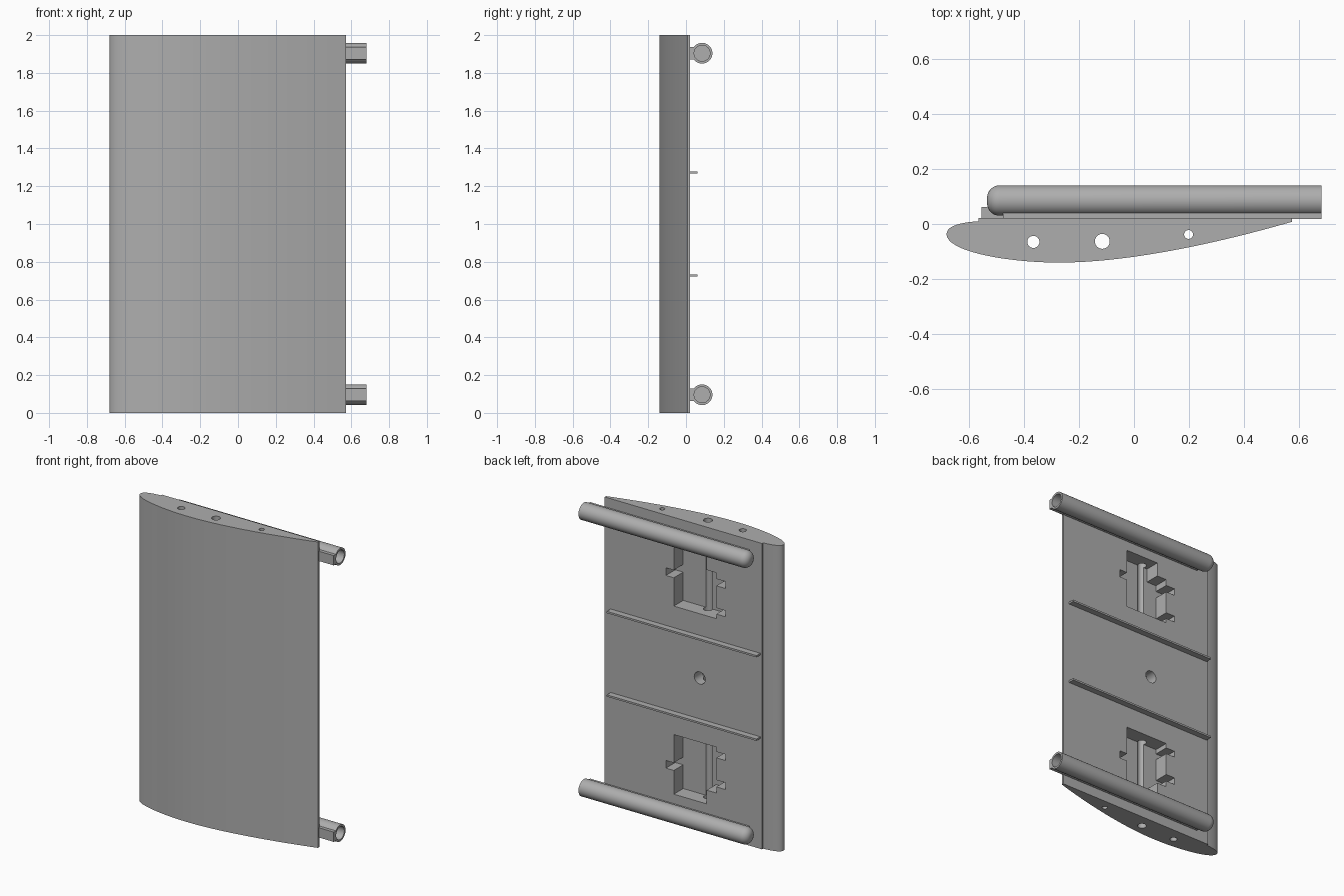
import bpy, bmesh, math
from mathutils import Vector, Matrix
from mathutils.geometry import interpolate_bezier

cube = bpy.data.objects.get("Cube")
if cube:
    bpy.data.objects.remove(cube, do_unlink=True)

grey = bpy.data.materials.new("plain grey")
grey.use_nodes = True
grey.diffuse_color = (0.42, 0.42, 0.42, 1)
grey.node_tree.nodes["Principled BSDF"].inputs["Base Color"].default_value = grey.diffuse_color


def finish(name, bm):
    bmesh.ops.recalc_face_normals(bm, faces=bm.faces)
    mesh = bpy.data.meshes.new(name)
    bm.to_mesh(mesh)
    bm.free()
    mesh.materials.append(grey)
    obj = bpy.data.objects.new(name, mesh)
    bpy.context.collection.objects.link(obj)
    return obj


def select(obj):
    bpy.ops.object.select_all(action='DESELECT')
    obj.select_set(True)
    bpy.context.view_layer.objects.active = obj


def smooth(obj):
    select(obj)
    bpy.ops.object.shade_smooth_by_angle(angle=math.radians(30))


def extrude(name, points, direction):
    bm = bmesh.new()
    face = bm.faces.new([bm.verts.new(p) for p in points])
    new = bmesh.ops.extrude_face_region(bm, geom=[face])["geom"]
    bmesh.ops.translate(bm, vec=direction, verts=[v for v in new if isinstance(v, bmesh.types.BMVert)])
    return finish(name, bm)


def box(name, x0, x1, y0, y1, z0, z1):
    pts = [(x0, y0, z0), (x1, y0, z0), (x1, y1, z0), (x0, y1, z0)]
    return extrude(name, pts, (0, 0, z1 - z0))


def rod(name, centre, radius, length, axis):
    bm = bmesh.new()
    turn = Matrix.Rotation(math.pi / 2, 4, 'X') if axis == 'Y' else Matrix()
    bmesh.ops.create_cone(bm, cap_ends=True, segments=32, radius1=radius, radius2=radius,
                          depth=length, matrix=Matrix.Translation(centre) @ turn)
    return finish(name, bm)


def curve(a, b, c, d, n):
    return interpolate_bezier(*[Vector((*p, 0)) for p in (a, b, c, d)], n)


# Foil: rounded nose at -x, thin trailing edge at +x, raised flat back
nose, belly, tail = (-0.68, -0.037), (-0.27, -0.14), (0.573, 0.008)
BACK = 0.022
outline = curve((-0.565, 0.01), (-0.64, 0.005), (-0.68, -0.01), nose, 12)
outline += curve(nose, (-0.68, -0.1), (-0.46, -0.14), belly, 20)[1:]
outline += curve(belly, (-0.05, -0.14), (0.25, -0.085), tail, 20)[1:]
outline += [Vector((tail[0], BACK, 0)), Vector((-0.565, BACK, 0))]
foil = extrude("foil_body", outline, (0, 0, 2))


def mirrored(z, upper):
    return 2 - z if upper else z


# Stepped pockets with side notches, mirrored about mid height
cutters = []
for upper in (False, True):
    shape = [(0.073, 0.19), (-0.165, 0.19), (-0.165, 0.28), (-0.235, 0.28),
             (-0.235, 0.32), (-0.3, 0.32), (-0.3, 0.365), (-0.235, 0.365),
             (-0.235, 0.51), (-0.3, 0.51), (-0.3, 0.55), (-0.235, 0.55),
             (-0.235, 0.58), (0.073, 0.58), (0.073, 0.395), (0.13, 0.395),
             (0.13, 0.345), (0.073, 0.345)]
    pts = [(x, -0.075, mirrored(z, upper)) for x, z in shape]
    cutters.append(extrude("pocket_cutter", pts, (0, 0.2, 0)))

# Lengthwise holes and the centre hole in the back
for x, y, r in ((-0.365, -0.065, 0.022), (-0.115, -0.063, 0.027), (0.198, -0.038, 0.016)):
    cutters.append(rod("spar_hole_cutter", (x, y, 1), r, 2.2, 'Z'))
cutters.append(rod("centre_hole_cutter", (-0.115, 0.02, 1), 0.04, 0.16, 'Y'))

for cutter in cutters:
    cutter.hide_render = True
    mod = foil.modifiers.new("cut", 'BOOLEAN')
    mod.operation, mod.solver, mod.object = 'DIFFERENCE', 'EXACT', cutter
select(foil)
bpy.ops.object.convert(target='MESH')
for cutter in cutters:
    bpy.data.objects.remove(cutter, do_unlink=True)
smooth(foil)


# Hollow tube with a rounded closed end, lathed about x
def tube(name, z):
    r, fillet, bore, left, right = 0.055, 0.045, 0.042, -0.533, 0.68
    profile = [(left, 0)]
    for i in range(9):
        a = i / 8 * math.pi / 2
        profile.append((left + fillet * (1 - math.cos(a)), r - fillet + fillet * math.sin(a)))
    profile += [(right, r), (right, bore), (left + 0.06, bore), (left + 0.06, 0)]
    bm = bmesh.new()
    verts = [bm.verts.new((x, 0.085 + h, z)) for x, h in profile]
    edges = [bm.edges.new(pair) for pair in zip(verts, verts[1:])]
    bmesh.ops.spin(bm, geom=verts + edges, cent=(0, 0.085, z), axis=(1, 0, 0),
                   angle=2 * math.pi, steps=40)
    bmesh.ops.remove_doubles(bm, verts=bm.verts, dist=1e-4)
    smooth(finish(name, bm))


# Tubes on their saddles, and thin ribs, top and bottom
for upper, side in ((False, "lower"), (True, "upper")):
    z = mirrored(0.096, upper)
    tube(side + "_tube", z)
    box(side + "_saddle", -0.475, 0.68, 0.018, 0.041, z - 0.032, z + 0.032)
    z = mirrored(0.727, upper)
    box(side + "_rib", -0.553, 0.53, 0.015, 0.062, z - 0.006, z + 0.006)
